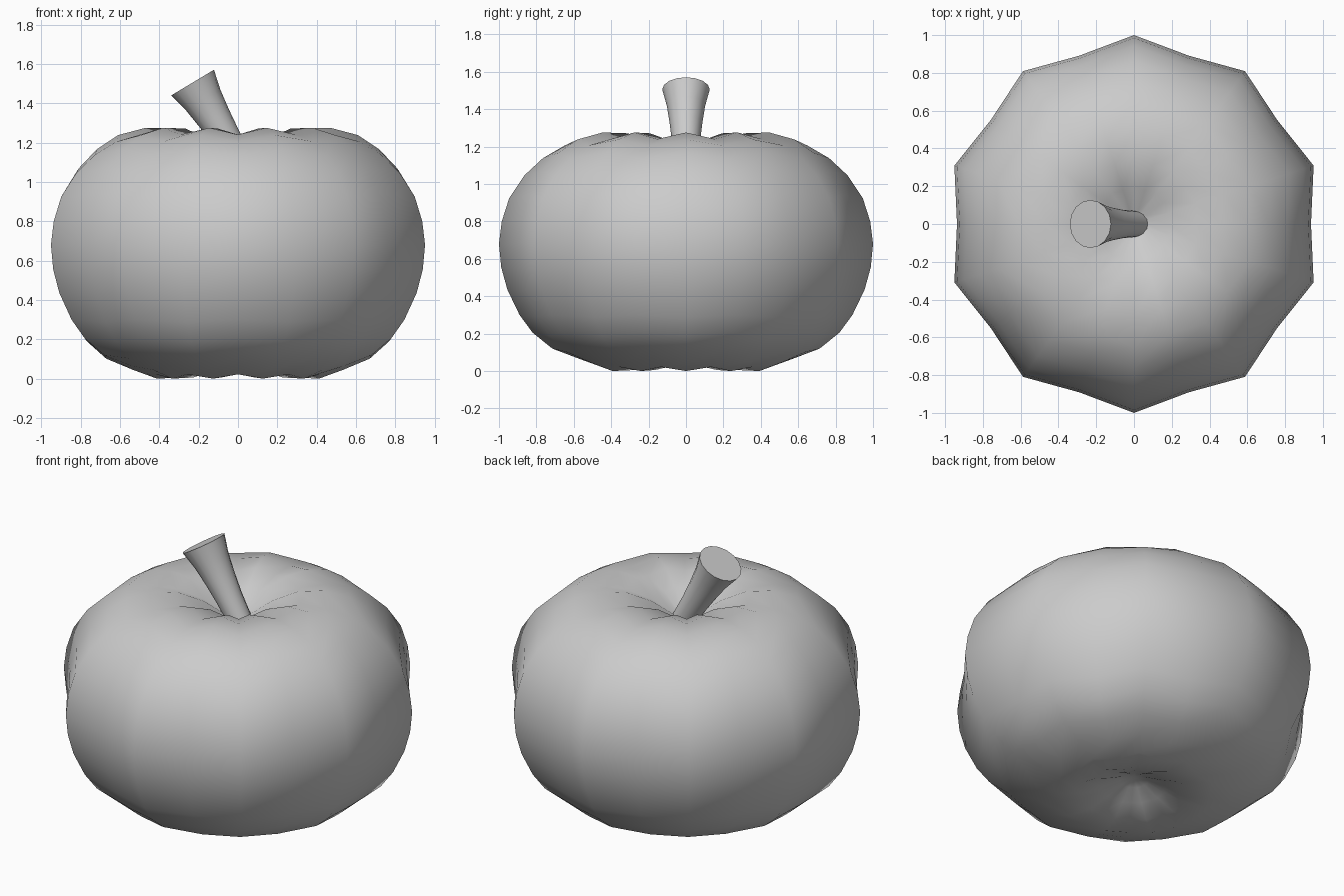
import bpy, bmesh
from math import sin, cos, radians, pi
from mathutils import Matrix, Vector

if "Cube" in bpy.data.objects:
    bpy.data.objects.remove(bpy.data.objects["Cube"])


def lathe(name, rings, bottom, top, flat_caps=False):
    """Skin stacked rings; close the ends with a pole point or a flat cap."""
    bm = bmesh.new()
    loops = [[bm.verts.new(p) for p in ring] for ring in rings]
    n = len(loops[0])
    for a, b in zip(loops, loops[1:]):
        for i in range(n):
            j = (i + 1) % n
            bm.faces.new((a[i], a[j], b[j], b[i]))
    if flat_caps:
        bm.faces.new(loops[0][::-1])
        bm.faces.new(loops[-1])
    else:
        low, high = bm.verts.new(bottom), bm.verts.new(top)
        for i in range(n):
            j = (i + 1) % n
            bm.faces.new((low, loops[0][j], loops[0][i]))
            bm.faces.new((high, loops[-1][i], loops[-1][j]))
    bmesh.ops.recalc_face_normals(bm, faces=bm.faces)
    for f in bm.faces:
        f.smooth = len(f.verts) <= 4
    mesh = bpy.data.meshes.new(name)
    bm.to_mesh(mesh)
    bm.free()
    obj = bpy.data.objects.new(name, mesh)
    bpy.context.collection.objects.link(obj)
    return obj


# Pumpkin body: 10 ribs; every second column is pulled in and stretched upright
MID = 0.67
profile = [(0.08, 0.10), (0.18, 0.06), (0.30, 0.022), (0.44, 0.022), (0.57, 0.065),
           (0.715, 0.12), (0.82, 0.205), (0.89, 0.30), (0.955, 0.435), (0.988, 0.555),
           (1.0, 0.68), (0.985, 0.80), (0.945, 0.925), (0.865, 1.045), (0.765, 1.138),
           (0.65, 1.205), (0.50, 1.24), (0.35, 1.24), (0.20, 1.20), (0.08, 1.135)]


def body_ring(r, z):
    ring = []
    for i in range(20):
        a = radians(18 * i)
        rr, zz = r, z
        if i % 2 == 0:
            fade = min(1.0, r / 0.4)
            stretch = 0.062 if z > MID else 0.034
            rr = r * 0.937
            zz = z + (z - MID) * stretch * fade
        ring.append((rr * cos(a), rr * sin(a), zz))
    return ring


lathe("pumpkin_body", [body_ring(r, z) for r, z in profile], (0, 0, 0.12), (0, 0, 1.11))

# Stem: flared, leaning to the left, with a flat cut end
base, tip = Vector((0.015, 0, 1.10)), Vector((-0.231, 0, 1.505))
axis = tip - base
turn = Matrix.Rotation(-radians(31), 3, 'Y')
stem = [(0.0, 0.068), (0.3, 0.075), (0.55, 0.087), (0.78, 0.102), (1.0, 0.127)]
lathe("stem", [[base + axis * t + turn @ Vector((r * cos(i * pi / 8), r * sin(i * pi / 8), 0))
                for i in range(16)] for t, r in stem], None, None, flat_caps=True)
